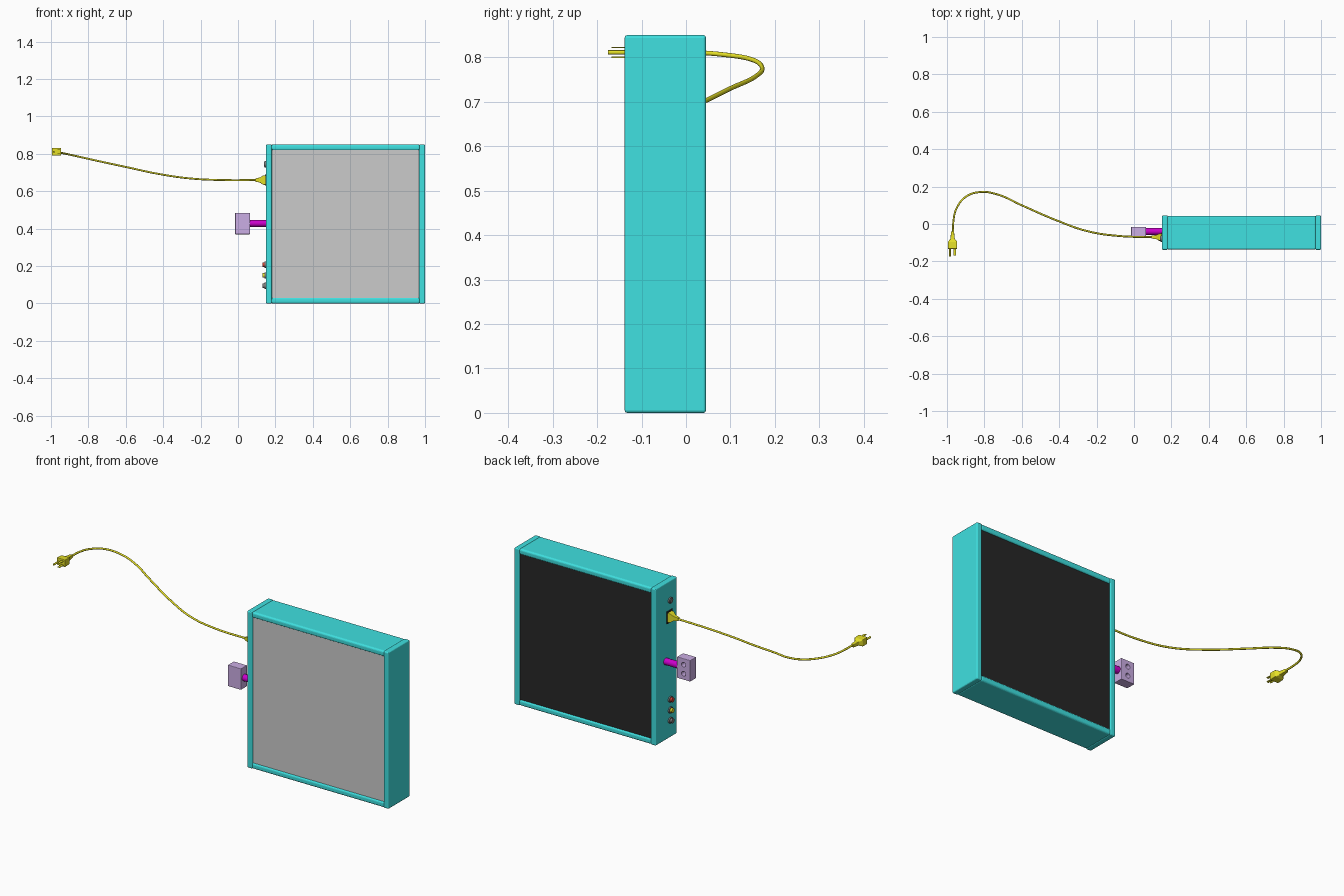
import bpy, bmesh, math
from mathutils import Vector

if "Cube" in bpy.data.objects:
    bpy.data.objects.remove(bpy.data.objects["Cube"])


def material(name, rgb):
    m = bpy.data.materials.new(name)
    m.diffuse_color = (*rgb, 1)
    m.use_nodes = True
    m.node_tree.nodes["Principled BSDF"].inputs["Base Color"].default_value = m.diffuse_color
    return m


TEAL = material("teal", (0.05, 0.75, 0.75))
BLACK = material("black", (0.02, 0.02, 0.02))
YELLOW = material("yellow", (0.78, 0.74, 0.02))
PURPLE = material("purple", (0.6, 0.42, 0.78))
MAGENTA = material("magenta", (0.6, 0.0, 0.6))
RED = material("red", (0.7, 0.05, 0.03))
DARK = material("dark_grey", (0.2, 0.2, 0.2))


def finish(ob, name, mat, bevel=0.0, segs=2):
    ob.name = name
    if mat:
        ob.data.materials.append(mat)
    if bevel:
        b = ob.modifiers.new("bevel", 'BEVEL')
        b.width, b.segments = bevel, segs
    return ob


def box(name, lo, hi, mat=None, bevel=0.0, segs=2):
    lo, hi = Vector(lo), Vector(hi)
    bpy.ops.mesh.primitive_cube_add(size=1, location=(lo + hi) / 2)
    ob = bpy.context.object
    ob.scale = hi - lo
    bpy.ops.object.transform_apply(location=False, rotation=False, scale=True)
    return finish(ob, name, mat, bevel, segs)


def rod(name, a, b, r, mat, sides=20):
    a, b = Vector(a), Vector(b)
    bpy.ops.mesh.primitive_cylinder_add(vertices=sides, radius=r, depth=(b - a).length, location=(a + b) / 2)
    ob = bpy.context.object
    ob.rotation_euler = (b - a).to_track_quat('Z', 'Y').to_euler()
    bpy.ops.object.shade_smooth_by_angle(angle=math.radians(40))
    return finish(ob, name, mat)


def loft(name, origin, u, v, w, sections, mat, bevel=0.0):
    """Rectangular sections (distance along w, half size u, half size v)."""
    o, u, v, w = map(Vector, (origin, u, v, w))
    bm = bmesh.new()
    rings = [[bm.verts.new(o + w * d + u * hu * su + v * hv * sv)
              for su, sv in ((-1, -1), (1, -1), (1, 1), (-1, 1))] for d, hu, hv in sections]
    for r0, r1 in zip(rings, rings[1:]):
        for i in range(4):
            j = (i + 1) % 4
            bm.faces.new((r0[i], r0[j], r1[j], r1[i]))
    bm.faces.new(rings[0])
    bm.faces.new(rings[-1])
    bmesh.ops.recalc_face_normals(bm, faces=bm.faces)
    me = bpy.data.meshes.new(name)
    bm.to_mesh(me)
    bm.free()
    ob = bpy.data.objects.new(name, me)
    bpy.context.collection.objects.link(ob)
    return finish(ob, name, mat, bevel)


# Frame: full-height side bars with top and bottom rails between them
X0, X1, Y0, Y1, H, T = 0.15, 1.0, -0.138, 0.045, 0.85, 0.031
for side, x in (("left", X0), ("right", X1 - T)):
    box(side + "_frame_bar", (x, Y0, 0), (x + T, Y1, H), TEAL, 0.006, 3)
for side, z in (("bottom", 0), ("top", H - T)):
    box(side + "_frame_rail", (X0 + T - 0.004, Y0 + 0.001, z), (X1 - T + 0.004, Y1 - 0.001, z + T), TEAL, 0.01, 4)

# Screen and back panel, slightly recessed
e = T - 0.006
box("screen", (X0 + e, Y0 + 0.008, e), (X1 - e, -0.06, H - e))
box("back_panel", (X0 + e, -0.06, e), (X1 - e, Y1 - 0.008, H - e), BLACK)

# Wall mount: arm and block with two screw holes in its back
rod("mount_arm", (0.05, -0.04, 0.428), (0.16, -0.04, 0.428), 0.018, MAGENTA)
block = box("mount_block", (-0.015, -0.067, 0.37), (0.065, -0.015, 0.485), PURPLE, 0.003)
for i, z in enumerate((0.403, 0.452)):
    cut = rod(f"screw_hole_cutter_{i}", (0.025, -0.045, z), (0.025, 0.0, z), 0.013, PURPLE)
    cut.hide_render = True
    cut.hide_set(True)
    m = block.modifiers.new("hole", 'BOOLEAN')
    m.object = cut
    m.operation = 'DIFFERENCE'

# Side sockets: collar and pin
for name, z, mat in (("red", 0.208, RED), ("yellow", 0.15, YELLOW), ("grey", 0.094, DARK), ("upper", 0.745, DARK)):
    length = 0.01 if name == "upper" else 0.018
    rod(name + "_socket_collar", (0.143, -0.078, z), (0.155, -0.078, z), 0.017, DARK)
    rod(name + "_socket", (0.15 - length, -0.078, z), (0.155, -0.078, z), 0.012, mat)

# Power connector at the frame
CY, CZ = -0.07, 0.66
box("power_inlet", (0.146, CY - 0.024, CZ - 0.033), (0.152, CY + 0.024, CZ + 0.033), BLACK)
loft("power_connector", (0.15, CY, CZ), (0, 1, 0), (0, 0, 1), (-1, 0, 0),
     [(0, 0.018, 0.026), (0.016, 0.018, 0.025), (0.032, 0.011, 0.014), (0.058, 0.007, 0.008)], YELLOW, 0.002)

# Power cable
path = [(0.11, -0.07, 0.66), (-0.08, -0.064, 0.66), (-0.25, -0.038, 0.668), (-0.42, 0.022, 0.692),
        (-0.6, 0.1, 0.73), (-0.73, 0.158, 0.758), (-0.82, 0.171, 0.778), (-0.9, 0.145, 0.796),
        (-0.948, 0.085, 0.806), (-0.965, 0.02, 0.811), (-0.967, -0.06, 0.812)]
cu = bpy.data.curves.new("power_cable", 'CURVE')
cu.dimensions = '3D'
cu.bevel_depth, cu.bevel_resolution, cu.resolution_u = 0.0052, 3, 8
sp = cu.splines.new('BEZIER')
sp.bezier_points.add(len(path) - 1)
for p, co in zip(sp.bezier_points, path):
    p.co = co
    p.handle_left_type = p.handle_right_type = 'AUTO'
cable = bpy.data.objects.new("power_cable", cu)
bpy.context.collection.objects.link(cable)
cu.materials.append(YELLOW)

# Wall plug: tapered body, two blades and a round earth pin
PX, PZ = -0.974, 0.811
loft("plug_body", (-0.97, -0.04, PZ), (1, 0, 0), (0, 0, 1), (0, -1, 0),
     [(0, 0.008, 0.008), (0.04, 0.012, 0.011), (0.055, 0.025, 0.018), (0.093, 0.025, 0.02)], YELLOW, 0.003)
for side, dz in (("lower", -0.011), ("upper", 0.011)):
    box(side + "_plug_blade", (-0.966, -0.168, PZ + dz - 0.0015), (-0.953, -0.125, PZ + dz + 0.0015), YELLOW)
rod("plug_earth_pin", (-0.984, -0.125, PZ), (-0.984, -0.175, PZ), 0.005, YELLOW, 12)
